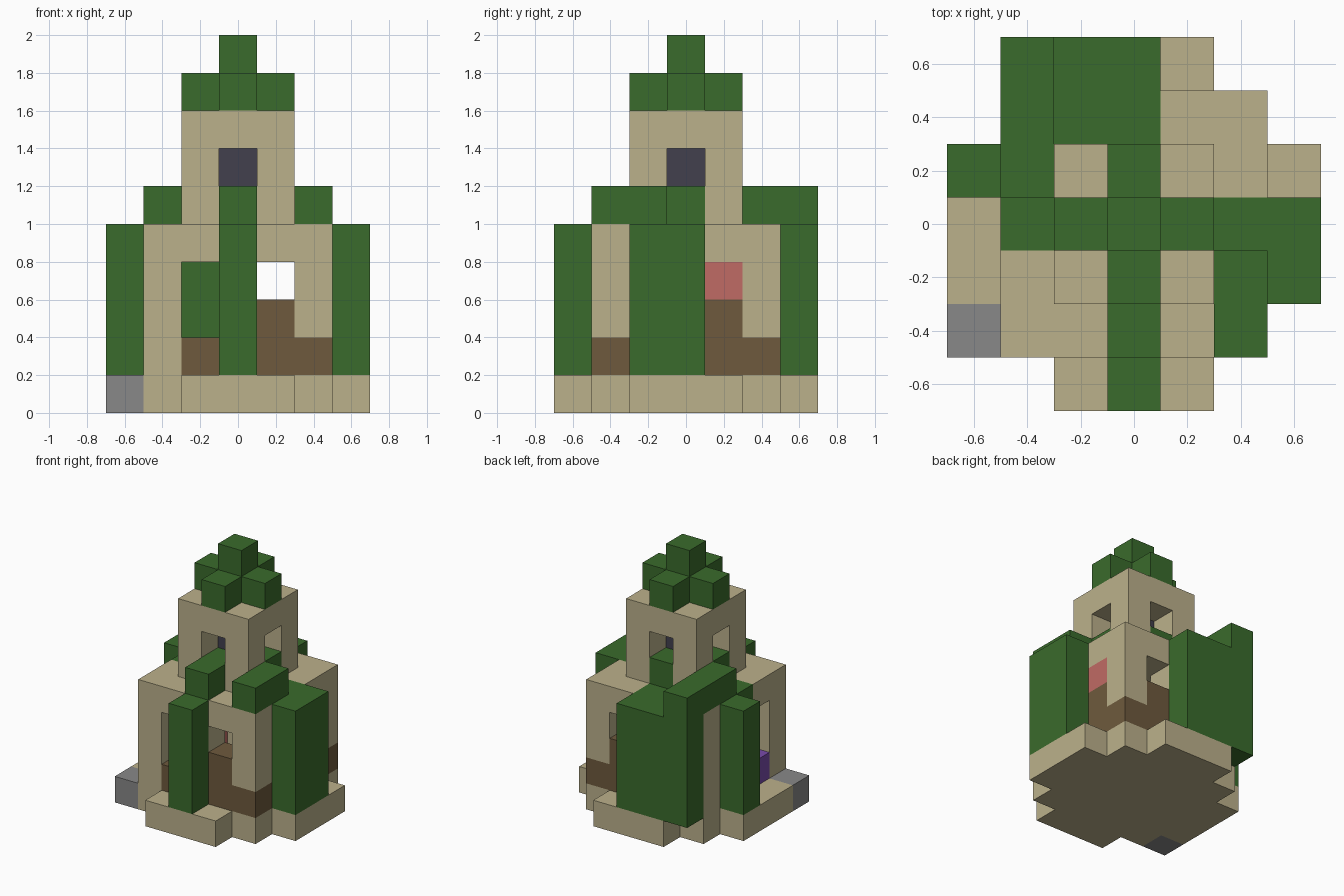
import bpy, bmesh
from math import radians
from mathutils import Vector

cube = bpy.data.objects.get("Cube")
if cube:
    bpy.data.objects.remove(cube, do_unlink=True)

UNIT = 0.2          # edge of one block
CENTRE = 3.5        # half the plan, in blocks

COLOURS = {
    "sandstone": (0.50, 0.44, 0.26),
    "leaf green": (0.042, 0.147, 0.025),
    "wood brown": (0.156, 0.102, 0.047),
    "stone grey": (0.246, 0.246, 0.246),
    "dark iron": (0.054, 0.051, 0.076),
    "pink": (0.53, 0.147, 0.13),
    "purple": (0.19, 0.07, 0.40),
}


def make_material(name, rgb):
    mat = bpy.data.materials.new(name)
    mat.use_nodes = True
    mat.diffuse_color = (*rgb, 1)
    mat.node_tree.nodes["Principled BSDF"].inputs["Base Color"].default_value = (*rgb, 1)
    return mat


materials = {n: make_material(n, c) for n, c in COLOURS.items()}
cells = {}          # block position -> part name
part_colour = {}


def span(r):
    return range(r, r + 1) if isinstance(r, int) else range(r[0], r[1] + 1)


def block(x, y, z):
    return [(i, j, k) for i in span(x) for j in span(y) for k in span(z)]


def fill(part, colour, *boxes):
    part_colour[part] = colour
    for box in boxes:
        for c in block(*box):
            cells[c] = part


def carve(*boxes):
    for box in boxes:
        for c in block(*box):
            cells.pop(c, None)


ALL, CORE = (1, 5), (2, 4)

# stepped base
fill("base", "sandstone", (CORE, (0, 6), 0), (ALL, (1, 5), 0), ((0, 6), CORE, 0))
fill("corner_stone", "stone grey", (0, 1, 0))

# hall with a hollow inside and window openings
fill("hall_walls", "sandstone", (ALL, ALL, (1, 4)))
carve((CORE, CORE, (1, 3)))
carve((2, 1, (2, 3)), (2, 5, (2, 3)), (1, 2, (2, 3)), (1, 4, (2, 3)),
      (4, 1, 3), (4, 5, 3))

# timber at the foot of the walls
fill("timber", "wood brown", (2, 1, 1), (4, 1, (1, 2)), (5, 1, 1),
     (5, 4, (1, 2)), (5, 5, 1), (4, 5, (1, 2)))
fill("pink_panels", "pink", (5, 4, 3), (1, 4, 1))
fill("purple_panel", "purple", (1, 2, 1))

# bell tower with an opening on each side
fill("tower", "sandstone", (CORE, CORE, (5, 7)))
carve((CORE, 3, 6), (3, CORE, 6))
fill("bell", "dark iron", (3, 3, 6))

# leafy crown
fill("crown", "leaf green", (CORE, 3, 8), (3, CORE, 8), (3, 3, 9))

# ivy on each side
fill("front_ivy", "leaf green", (3, 0, (1, 4)), (3, (1, 2), 5))
fill("left_ivy", "leaf green", (6, (2, 3), (1, 4)), (5, (1, 2), 5),
     (5, 3, 4), (4, 3, 5))
fill("back_ivy", "leaf green", ((1, 3), 6, (1, 4)), (1, (4, 6), 5),
     ((2, 3), 5, 4), (3, 4, 5))
fill("right_ivy", "leaf green", (0, 4, (1, 4)), (1, 3, 4), (2, 3, 5))


def place(p):
    return Vector(((p[0] - CENTRE) * UNIT, (p[1] - CENTRE) * UNIT, p[2] * UNIT))


def build(part):
    """Make one object from the exposed block sides of a part."""
    bm = bmesh.new()
    for cell in (c for c, name in cells.items() if name == part):
        for axis in range(3):
            for side in (0, 1):
                beside = list(cell)
                beside[axis] += 2 * side - 1
                if tuple(beside) in cells:
                    continue
                u, v = (axis + 1) % 3, (axis + 2) % 3
                corners = []
                for du, dv in ((0, 0), (1, 0), (1, 1), (0, 1)):
                    p = list(cell)
                    p[axis] += side
                    p[u] += du
                    p[v] += dv
                    corners.append(bm.verts.new(place(p)))
                bm.faces.new(corners if side else corners[::-1])
    bmesh.ops.remove_doubles(bm, verts=bm.verts, dist=UNIT / 100)
    bmesh.ops.dissolve_limit(bm, angle_limit=radians(1), verts=bm.verts, edges=bm.edges)
    mesh = bpy.data.meshes.new(part)
    bm.to_mesh(mesh)
    bm.free()
    mesh.materials.append(materials[part_colour[part]])
    bpy.context.collection.objects.link(bpy.data.objects.new(part, mesh))


for part in part_colour:
    build(part)
